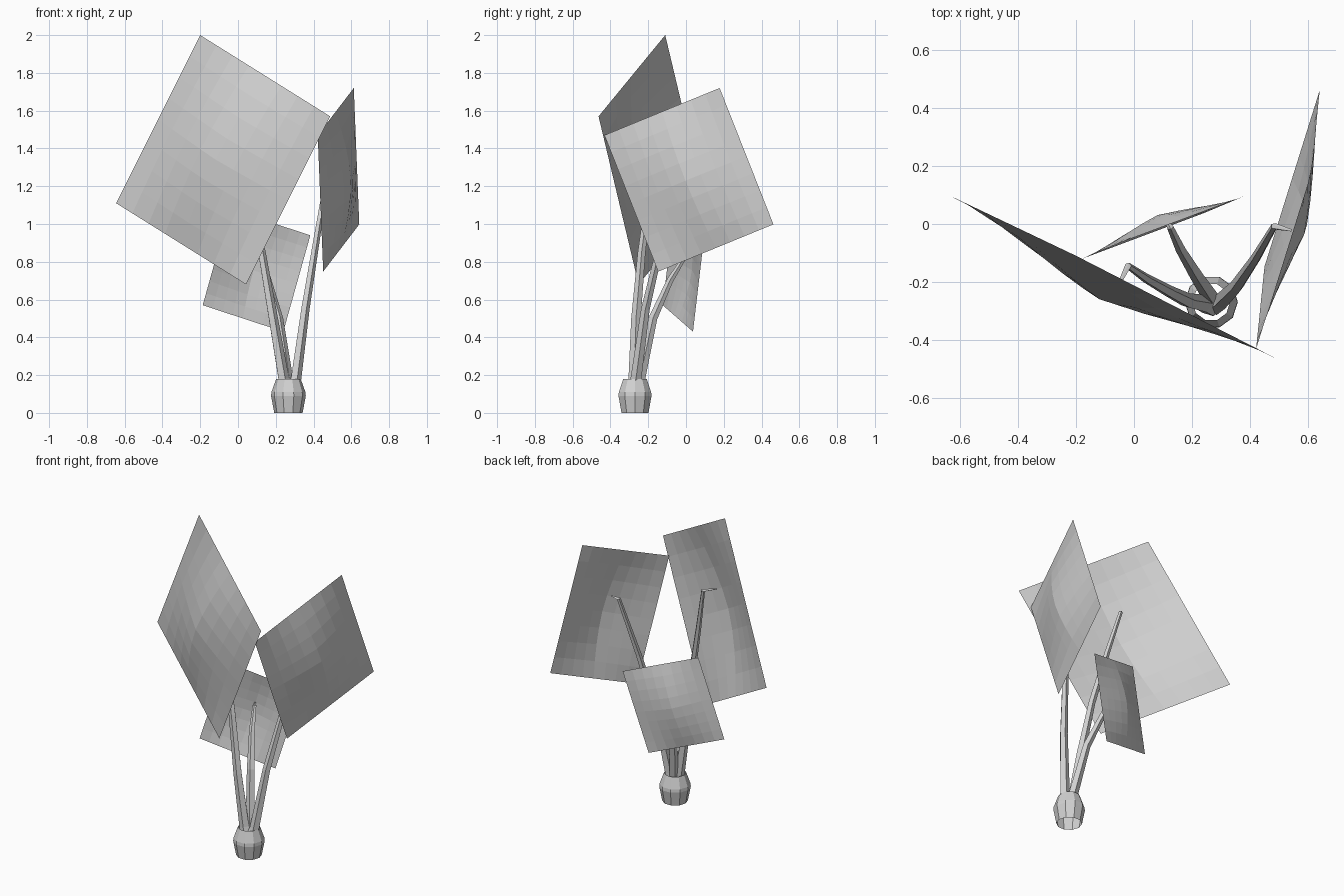
import bpy, bmesh, math
from mathutils import Vector

if "Cube" in bpy.data.objects:
    bpy.data.objects.remove(bpy.data.objects["Cube"])

grey = bpy.data.materials.new("plain_grey")
grey.diffuse_color = (0.64, 0.64, 0.64, 1)
grey.use_nodes = True
grey.node_tree.nodes["Principled BSDF"].inputs["Base Color"].default_value = grey.diffuse_color
BASE = Vector((0.267, -0.27, 0))


def finish(name, bm):
    mesh = bpy.data.meshes.new(name)
    bm.to_mesh(mesh)
    bm.free()
    mesh.materials.append(grey)
    ob = bpy.data.objects.new(name, mesh)
    bpy.context.collection.objects.link(ob)
    return ob


def skin(bm, rings):
    """Join successive vertex rings with quads."""
    n = len(rings[0])
    for a, b in zip(rings, rings[1:]):
        for i in range(n):
            j = (i + 1) % n
            bm.faces.new((a[i], a[j], b[j], b[i]))


def pot(profile, sides=10):
    bm = bmesh.new()
    rings = []
    for r, z in profile:
        rings.append([bm.verts.new(BASE + Vector((r * math.cos(2 * math.pi * i / sides),
                                                  r * math.sin(2 * math.pi * i / sides), z)))
                      for i in range(sides)])
    skin(bm, rings)
    finish("pot", bm)


def stem(name, path, r0=0.036, r1=0.012, sides=5):
    """Tapering tube; the last point is the short thin hook to the leaf."""
    bm = bmesh.new()
    pts = [Vector(p) for p in path]
    rings = []
    side = Vector((1, 0, 0))
    for k, p in enumerate(pts):
        t = (pts[min(k + 1, len(pts) - 1)] - pts[max(k - 1, 0)]).normalized()
        side = (side - t * side.dot(t)).normalized()
        up = t.cross(side)
        r = r0 + (r1 - r0) * min(1, k / (len(pts) - 2))
        if k == len(pts) - 1:
            r = 0.004
        rings.append([bm.verts.new(p + r * (side * math.cos(2 * math.pi * i / sides)
                                            + up * math.sin(2 * math.pi * i / sides)))
                      for i in range(sides)])
    skin(bm, rings)
    bm.faces.new(rings[-1])
    finish(name, bm)


def leaf(name, corner, across, along, n=8):
    """Square sheet from three corners, with a soft midrib bulging away from the pot."""
    bm = bmesh.new()
    c, a, b = Vector(corner), Vector(across), Vector(along)
    u, v = a - c, b - c
    normal = u.cross(v).normalized()
    if normal.dot(c + (u + v) / 2 - BASE) < 0:
        normal.negate()
    h = 0.088 * max(u.length, v.length)
    grid = [[bm.verts.new(c + u * (i / n) + v * (j / n) + normal * h
                          * (1 - abs(2 * i / n - 1) ** 1.2) * (1 - abs(2 * j / n - 1) ** 1.7))
             for j in range(n + 1)] for i in range(n + 1)]
    for i in range(n):
        for j in range(n):
            bm.faces.new((grid[i][j], grid[i + 1][j], grid[i + 1][j + 1], grid[i][j + 1]))
    bmesh.ops.recalc_face_normals(bm, faces=bm.faces)
    finish(name, bm)


# faceted open pot
pot([(0.075, 0), (0.092, 0.09), (0.09, 0.11), (0.065, 0.18)])

# three tapering stems, each hooked outwards at its tip
stem("left_stem", [(0.265, -0.285, 0.08), (0.24, -0.275, 0.18), (0.185, -0.265, 0.5),
                   (0.125, -0.235, 0.85), (0.045, -0.19, 1.2), (-0.02, -0.145, 1.475),
                   (-0.06, -0.225, 1.465)])
stem("right_stem", [(0.275, -0.28, 0.08), (0.305, -0.265, 0.18), (0.355, -0.215, 0.55),
                    (0.42, -0.12, 0.95), (0.485, -0.008, 1.34), (0.545, -0.022, 1.335)])
stem("back_stem", [(0.27, -0.27, 0.08), (0.262, -0.245, 0.18), (0.215, -0.175, 0.5),
                   (0.16, -0.085, 0.7), (0.125, -0.01, 0.82), (0.108, 0.02, 0.825)])

# three curved square leaves
leaf("left_leaf", (-0.2, -0.11, 2.0), (0.488, -0.463, 1.57), (-0.645, 0.102, 1.11))
leaf("right_leaf", (0.613, 0.178, 1.72), (0.422, -0.432, 1.47), (0.642, 0.463, 0.998))
leaf("back_leaf", (0.24, 0.037, 0.43), (-0.187, -0.123, 0.57), (0.383, 0.097, 0.94))
